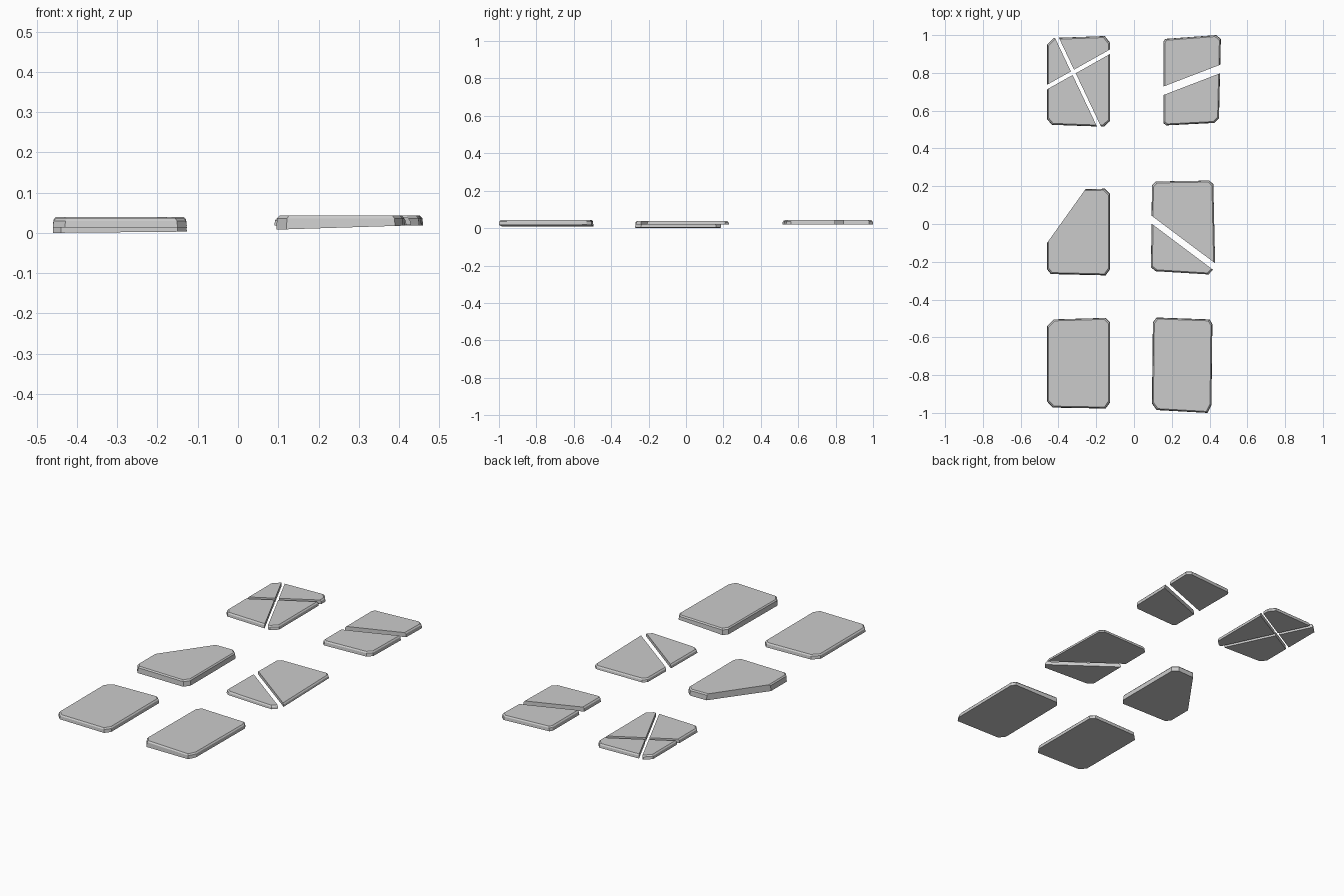
import bpy, bmesh
from mathutils import Vector

cube = bpy.data.objects.get("Cube")
if cube:
    bpy.data.objects.remove(cube, do_unlink=True)

stone = bpy.data.materials.new("grey_stone")
stone.use_nodes = True
GREY = (0.6, 0.6, 0.6, 1)
stone.diffuse_color = GREY
stone.node_tree.nodes["Principled BSDF"].inputs["Base Color"].default_value = GREY


def slab(outline, z_left, z_right, top):
    """Clipped-corner slab with a chamfered rim; its underside may tilt along x."""
    bm = bmesh.new()
    xs, ys = zip(*outline)
    x0, w = min(xs), max(xs) - min(xs)
    cx, cy, h = x0 + w / 2, (max(ys) + min(ys)) / 2, max(ys) - min(ys)
    rings = []
    for inset, z in ((0, None), (0.002, top - 0.007), (0.008, top)):
        sx, sy = 1 - 2 * inset / w, 1 - 2 * inset / h
        rings.append([bm.verts.new((
            cx + (x - cx) * sx, cy + (y - cy) * sy,
            z_left + (z_right - z_left) * (x - x0) / w if z is None else z))
            for x, y in outline])
    n = len(outline)
    for low, high in zip(rings, rings[1:]):
        for i in range(n):
            j = (i + 1) % n
            bm.faces.new((low[i], low[j], high[j], high[i]))
    bm.faces.new(rings[0])
    bm.faces.new(rings[-1])
    bmesh.ops.recalc_face_normals(bm, faces=bm.faces)
    return bm


def keep_side(bm, start, end, side, gap):
    """Copy of the slab on one side of a crack, with a flat broken face."""
    part = bm.copy()
    a, b = Vector((*start, 0)), Vector((*end, 0))
    normal = (b - a).cross(Vector((0, 0, 1))).normalized() * side
    cut = bmesh.ops.bisect_plane(
        part, geom=part.verts[:] + part.edges[:] + part.faces[:],
        plane_co=a + normal * gap / 2, plane_no=normal, clear_inner=True)
    edges = [e for e in cut["geom_cut"] if isinstance(e, bmesh.types.BMEdge)]
    if edges:
        bmesh.ops.contextual_create(part, geom=edges)
        bmesh.ops.recalc_face_normals(part, faces=part.faces)
    return part


def tile(name, outline, heights, cracks=(), sides=(1, -1)):
    parts = [slab(outline, *heights)]
    for start, end, gap in cracks:
        parts = [keep_side(p, start, end, s, gap) for p in parts for s in sides]
    for i, bm in enumerate(parts):
        label = name if len(parts) == 1 else f"{name}_piece_{i + 1}"
        mesh = bpy.data.meshes.new(label)
        bm.to_mesh(mesh)
        bm.free()
        mesh.materials.append(stone)
        bpy.context.collection.objects.link(bpy.data.objects.new(label, mesh))


# Whole tiles
tile("front_right_tile",
     [(-.46, -.54), (-.425, -.505), (-.15, -.497), (-.127, -.52),
      (-.127, -.945), (-.15, -.977), (-.43, -.972), (-.46, -.94)],
     (.013, .012, .037))
tile("front_left_tile",
     [(.10, -.52), (.12, -.495), (.40, -.505), (.415, -.53),
      (.41, -.96), (.39, -1), (.12, -.985), (.095, -.95)],
     (.008, .018, .043))

# Thick tile with one corner broken away
tile("middle_right_tile",
     [(-.46, .16), (-.44, .18), (-.155, .187), (-.127, .16),
      (-.127, -.24), (-.15, -.272), (-.44, -.265), (-.46, -.24)],
     (0, .003, .037), [((-.46, -.1), (-.26, .18), 0)], (1,))

# Thin tile split along a diagonal
tile("middle_left_tile",
     [(.095, .205), (.115, .225), (.40, .23), (.42, .21),
      (.43, -.23), (.395, -.267), (.115, -.25), (.09, -.23)],
     (.018, .02, .038), [((.09, .025), (.42, -.222), .034)])

# Tile split across the middle
tile("back_left_tile",
     [(.155, .965), (.165, .98), (.435, 1), (.46, .98),
      (.45, .56), (.425, .535), (.17, .522), (.155, .535)],
     (.018, .018, .043), [((.155, .705), (.455, .82), .042)])

# Tile broken into four by crossing cracks
tile("back_right_tile",
     [(-.46, .95), (-.425, .985), (-.155, .995), (-.127, .96),
      (-.127, .545), (-.16, .515), (-.435, .525), (-.46, .555)],
     (.018, .018, .04),
     [((-.41, .99), (-.185, .515), .019), ((-.46, .725), (-.127, .912), .021)])
